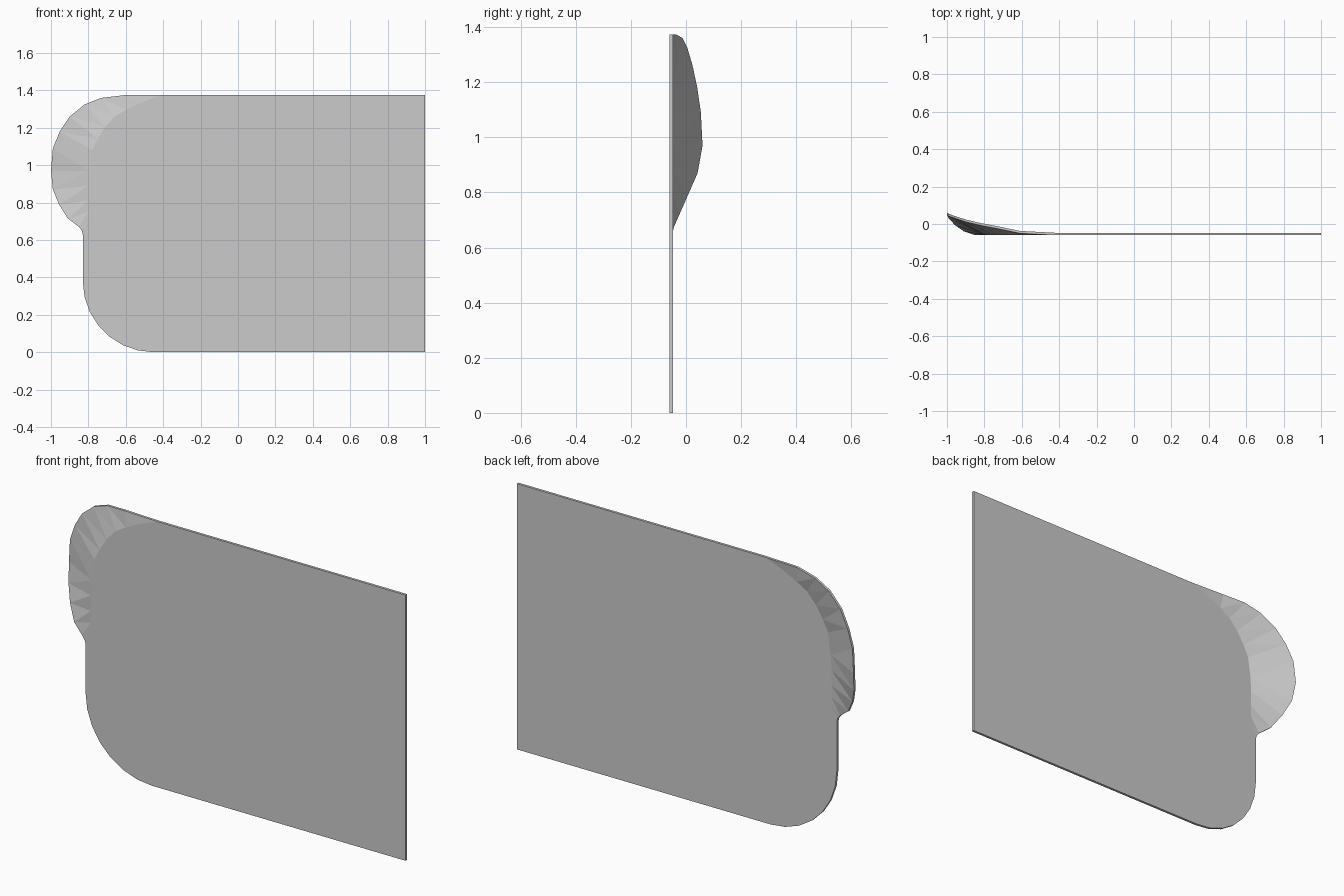
import bpy, bmesh, math

if "Cube" in bpy.data.objects:
    bpy.data.objects.remove(bpy.data.objects["Cube"])

FRONT, THICK = -0.06, 0.013

# flared lip: (outer x, outer z, back y of outer rim, crease x, crease z)
lip = [
    (-0.61, 1.374, -0.037, -0.52, 1.335),
    (-0.73, 1.36, -0.012, -0.60, 1.295),
    (-0.82, 1.325, 0.005, -0.66, 1.26),
    (-0.90, 1.26, 0.024, -0.71, 1.205),
    (-0.953, 1.18, 0.041, -0.75, 1.14),
    (-0.99, 1.09, 0.054, -0.78, 1.08),
    (-1.00, 0.97, 0.06, -0.795, 0.97),
    (-0.99, 0.87, 0.042, -0.80, 0.89),
    (-0.957, 0.79, 0.007, -0.80, 0.81),
    (-0.91, 0.715, -0.026, -0.80, 0.75),
    (-0.85, 0.67, -0.046, -0.80, 0.70),
]

bm = bmesh.new()
vert = lambda x, z, y=FRONT: bm.verts.new((x, y, z))

# flat panel outline with rounded lower corner
top_join = vert(-0.42, 1.374)
low_join = vert(-0.83, 0.63)
crease = [top_join] + [vert(p[3], p[4]) for p in lip] + [low_join]
corner = []
for i in range(8):
    a = math.pi + i * math.pi / 14
    corner.append(vert(-0.45 + 0.38 * math.cos(a), 0.38 + 0.38 * math.sin(a)))
panel = [vert(1, 0), vert(1, 1.374)] + crease + corner
bm.faces.new(panel)

# lip strip between crease and rim
rim = [top_join] + [vert(p[0], p[1], p[2] - THICK) for p in lip]
neck = vert(-0.835, 0.65)
rim += [low_join]
for i in range(len(rim) - 1):
    loop = [crease[i], rim[i], rim[i + 1], crease[i + 1]]
    if i == len(rim) - 2:
        loop.insert(2, neck)
    bm.faces.new(list(dict.fromkeys(loop)))
bmesh.ops.triangulate(bm, faces=[f for f in bm.faces if len(f.verts) < 6])

# thickness toward the back
sheet = list(bm.faces)
ext = bmesh.ops.extrude_face_region(bm, geom=sheet, use_keep_orig=True)
back = [g for g in ext["geom"] if isinstance(g, bmesh.types.BMVert)]
bmesh.ops.translate(bm, verts=back, vec=(0, THICK, 0))
bmesh.ops.recalc_face_normals(bm, faces=bm.faces)

mesh = bpy.data.meshes.new("flared_panel")
bm.to_mesh(mesh)
bm.free()
bpy.context.collection.objects.link(bpy.data.objects.new("flared_panel", mesh))
